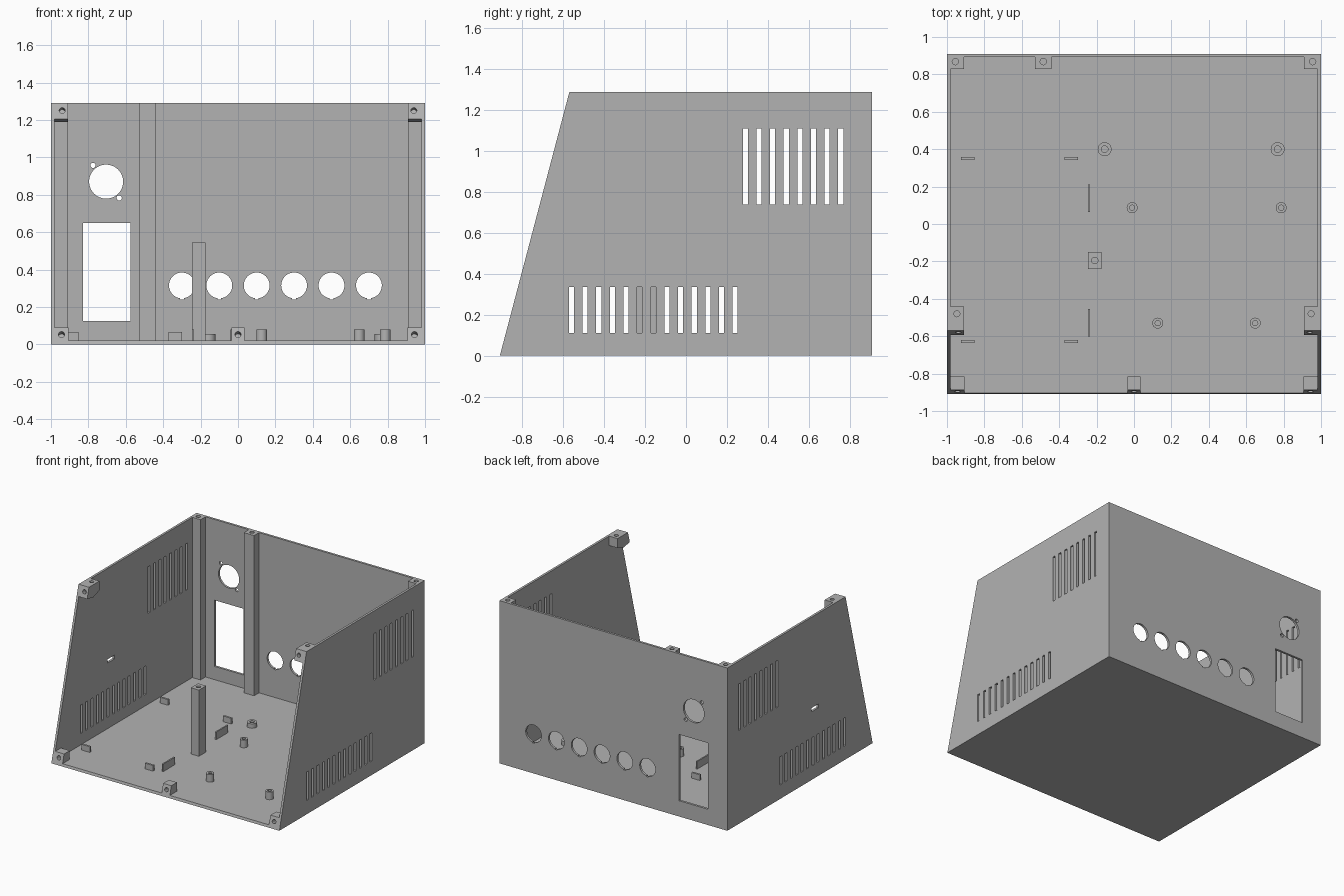
import bpy, bmesh
from math import atan2
from mathutils import Matrix, Vector

if "Cube" in bpy.data.objects:
    bpy.data.objects.remove(bpy.data.objects["Cube"])

grey = bpy.data.materials.new("plain grey")
grey.use_nodes = True
COLOR = (0.45, 0.45, 0.45, 1)
grey.diffuse_color = COLOR
grey.node_tree.nodes["Principled BSDF"].inputs["Base Color"].default_value = COLOR

H, DEPTH, TOP_FRONT = 1.29, 0.91, -0.57      # case height, half depth, top front edge
WALL = 0.018
SLOPE = (TOP_FRONT + DEPTH) / H
TILT = atan2(TOP_FRONT + DEPTH, H)


def slant(z):
    return -DEPTH + SLOPE * z


def make(name, bm):
    bmesh.ops.recalc_face_normals(bm, faces=bm.faces[:])
    me = bpy.data.meshes.new(name)
    bm.to_mesh(me)
    bm.free()
    me.materials.append(grey)
    ob = bpy.data.objects.new(name, me)
    bpy.context.collection.objects.link(ob)
    return ob


def add_box(bm, x0, x1, y0, y1, z0, z1):
    size = Matrix.Diagonal((x1 - x0, y1 - y0, z1 - z0, 1))
    mid = Matrix.Translation(((x0 + x1) / 2, (y0 + y1) / 2, (z0 + z1) / 2))
    bmesh.ops.create_cube(bm, size=1, matrix=mid @ size)


def add_cyl(bm, centre, r, length, tilt=0.0, sides=32):
    m = Matrix.Translation(centre) @ Matrix.Rotation(tilt, 4, 'X')
    bmesh.ops.create_cone(bm, cap_ends=True, segments=sides, radius1=r, radius2=r,
                          depth=length, matrix=m)


def prism(name, profile, x0, x1):
    """Side profile (y, z) extruded along x."""
    bm = bmesh.new()
    face = bm.faces.new([bm.verts.new((x0, y, z)) for y, z in profile])
    ext = bmesh.ops.extrude_face_region(bm, geom=[face])["geom"]
    moved = [v for v in ext if isinstance(v, bmesh.types.BMVert)]
    bmesh.ops.translate(bm, verts=moved, vec=Vector((x1 - x0, 0, 0)))
    return make(name, bm)


def box(name, *bounds):
    bm = bmesh.new()
    add_box(bm, *bounds)
    return make(name, bm)


def cut(ob, bm):
    """Subtract the shapes gathered in bm from ob."""
    cutter = make("cutter", bm)
    cutter.hide_render = True
    mod = ob.modifiers.new("cut", 'BOOLEAN')
    mod.operation, mod.solver, mod.object = 'DIFFERENCE', 'EXACT', cutter
    mod.use_self = True
    bpy.context.view_layer.objects.active = ob
    bpy.ops.object.modifier_apply(modifier=mod.name)
    bpy.data.objects.remove(cutter)


def drill(ob, centre, r=0.017, length=0.12, tilt=0.0):
    bm = bmesh.new()
    add_cyl(bm, centre, r, length, tilt, 20)
    cut(ob, bm)


BACK_IN = DEPTH - WALL
SIDE_IN = 1 - WALL
QUARTER = 1.5707963

# Case shell: floor, back and two sloped side walls
case = prism("case_shell", [(-DEPTH, 0), (DEPTH, 0), (DEPTH, H), (TOP_FRONT, H)], -1, 1)
bm = bmesh.new()
add_box(bm, -SIDE_IN, SIDE_IN, -2, BACK_IN, 0.02, 2)
cut(case, bm)

# Side vents, cut through both walls, and the small slot in the right wall
bm = bmesh.new()
for count, start, z0, z1 in ((8, 0.29, 0.74, 1.11), (13, -0.56, 0.11, 0.335)):
    for i in range(count):
        y = start + i * 0.0667
        for s in (-1, 1):
            add_box(bm, s - 0.05, s + 0.05, y - 0.0125, y + 0.0125, z0, z1)
add_box(bm, -1.05, -0.95, -0.23, -0.145, 0.54, 0.57)
cut(case, bm)

# Back panel openings: keyed sockets, round connector, rectangular inlet
bm = bmesh.new()
for i in range(6):
    x = -0.3 + i * 0.2
    add_cyl(bm, (x, DEPTH, 0.315), 0.069, 0.2, QUARTER, 48)
    add_box(bm, x - 0.01, x + 0.01, 0.82, 1.0, 0.24, 0.28)
add_cyl(bm, (-0.705, DEPTH, 0.87), 0.091, 0.2, QUARTER, 48)
for s in (-1, 1):
    add_cyl(bm, (-0.705 + s * 0.07, DEPTH, 0.87 - s * 0.087), 0.014, 0.2, QUARTER, 20)
add_box(bm, -0.83, -0.575, 0.8, 1.0, 0.125, 0.65)
cut(case, bm)

# Full-height screw columns along the back wall
for name, x0, x1, hole in (("right_back_column", -SIDE_IN, -0.91, -0.955),
                           ("middle_back_column", -0.53, -0.44, -0.485),
                           ("left_back_column", 0.91, SIDE_IN, 0.955)):
    col = box(name, x0, x1, 0.83, BACK_IN, 0.02, H)
    drill(col, (hole, 0.868, H))

# Upper front screw blocks, one on each side wall
for side, s in (("right", -1), ("left", 1)):
    x0, x1 = sorted((s * 0.908, s * SIDE_IN))
    block = prism(side + "_upper_block",
                  [(slant(1.205), 1.205), (slant(H), H), (-0.44, H),
                   (-0.44, 1.215), (-0.515, 1.19)], x0, x1)
    drill(block, (s * 0.947, -0.48, H), 0.016, 0.08)
    drill(block, (s * 0.94, slant(1.25), 1.25), 0.016, 0.08, QUARTER - TILT)

# Lower front screw blocks
for name, x0, x1 in (("right_lower_block", -SIDE_IN, -0.905),
                     ("middle_lower_block", -0.036, 0.036),
                     ("left_lower_block", 0.905, SIDE_IN)):
    block = prism(name, [(slant(0.02), 0.02), (slant(0.09), 0.09),
                         (-0.815, 0.09), (-0.815, 0.02)], x0, x1)
    drill(block, ((x0 + x1) / 2, slant(0.053), 0.053), 0.016, 0.1, QUARTER - TILT)

# Tall support post
post = box("support_post", -0.245, -0.175, -0.24, -0.15, 0.02, 0.545)
drill(post, (-0.21, -0.195, 0.545))

# Board standoffs
for i, (x, y, r, top) in enumerate(((-0.157, 0.4, 0.037, 0.055), (0.768, 0.4, 0.037, 0.055),
                                    (-0.01, 0.087, 0.029, 0.08), (0.787, 0.087, 0.029, 0.08),
                                    (0.127, -0.53, 0.029, 0.08), (0.648, -0.53, 0.029, 0.08))):
    bm = bmesh.new()
    add_cyl(bm, (x, y, (top + 0.02) / 2), r, top - 0.02)
    standoff = make(f"standoff_{i + 1}", bm)
    drill(standoff, (x, y, top), r * 0.48, 0.06)
    bpy.ops.object.select_all(action='DESELECT')
    standoff.select_set(True)
    bpy.ops.object.shade_smooth_by_angle()

# Locating ribs on the floor
for y in (0.351, -0.628):
    for x in (-0.89, -0.336):
        box("cross_rib", x - 0.036, x + 0.036, y - 0.008, y + 0.008, 0.02, 0.065)
for y in (0.138, -0.528):
    box("long_rib", -0.246, -0.235, y - 0.074, y + 0.074, 0.02, 0.08)
